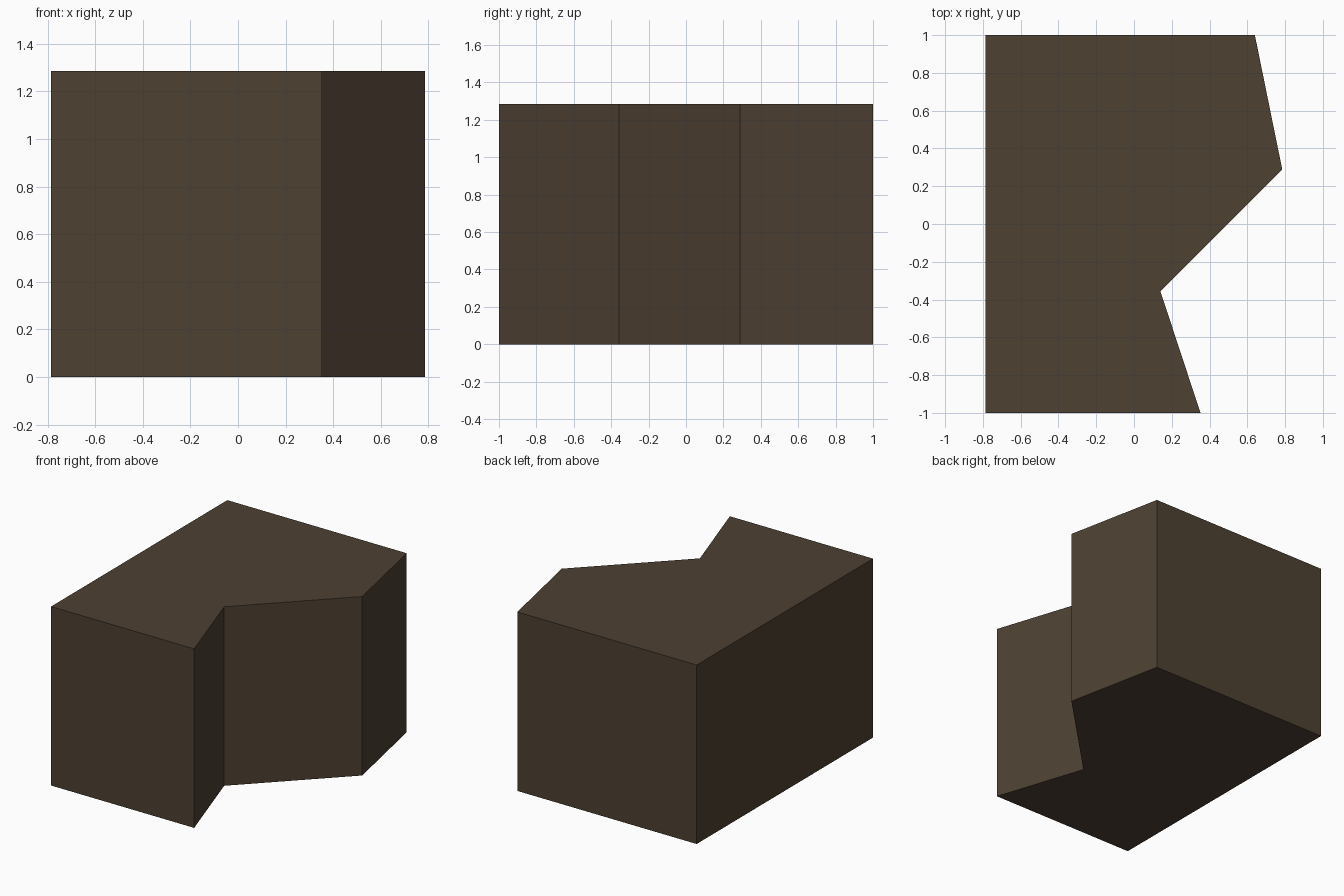
import bpy, bmesh

if "Cube" in bpy.data.objects:
    bpy.data.objects.remove(bpy.data.objects["Cube"])

HEIGHT = 1.285

# Plan outline, counter-clockwise, with the notched right side
OUTLINE = [(-0.785, -1.0), (0.352, -1.0), (0.14, -0.357),
           (0.785, 0.288), (0.64, 1.0), (-0.785, 1.0)]

# Single dark brown colour
brown = bpy.data.materials.new("dark_brown")
brown.diffuse_color = (0.075, 0.052, 0.032, 1.0)
brown.use_nodes = True
brown.node_tree.nodes["Principled BSDF"].inputs["Base Color"].default_value = brown.diffuse_color

# Notched block: outline extruded straight up
bm = bmesh.new()
base = bm.faces.new([bm.verts.new((x, y, 0.0)) for x, y in OUTLINE])
extruded = bmesh.ops.extrude_face_region(bm, geom=[base], use_keep_orig=True)
top_verts = [g for g in extruded["geom"] if isinstance(g, bmesh.types.BMVert)]
bmesh.ops.translate(bm, verts=top_verts, vec=(0.0, 0.0, HEIGHT))
bmesh.ops.recalc_face_normals(bm, faces=bm.faces)

mesh = bpy.data.meshes.new("notched_block")
bm.to_mesh(mesh)
bm.free()
mesh.materials.append(brown)
block = bpy.data.objects.new("notched_block", mesh)
bpy.context.collection.objects.link(block)
